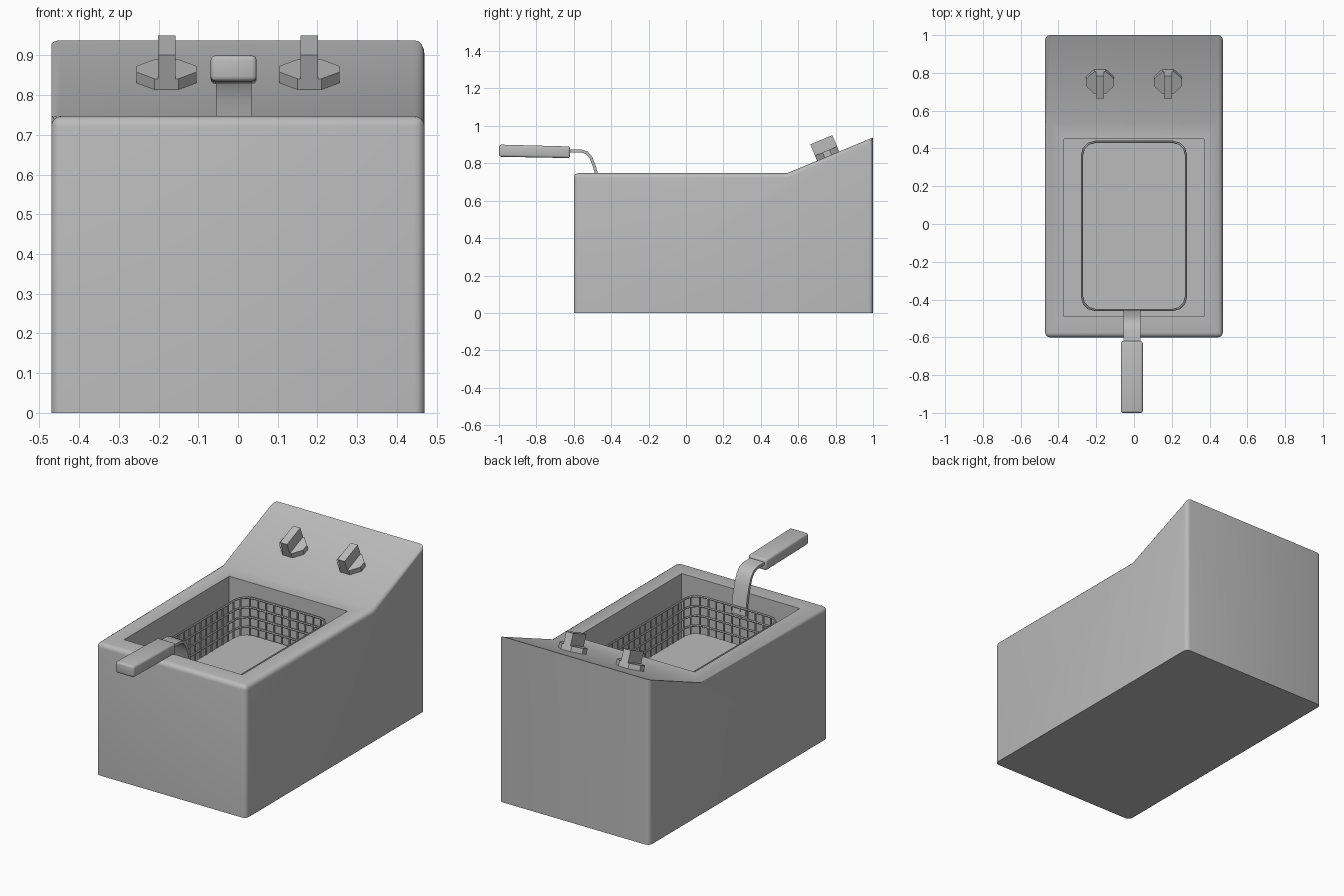
import bpy, bmesh, math
from mathutils import Matrix, Vector

if "Cube" in bpy.data.objects:
    bpy.data.objects.remove(bpy.data.objects["Cube"], do_unlink=True)

steel = bpy.data.materials.new("grey_steel")
steel.use_nodes = True
GREY = (0.5, 0.5, 0.5, 1)
steel.diffuse_color = GREY
steel.node_tree.nodes["Principled BSDF"].inputs["Base Color"].default_value = GREY


def make_object(name, bm):
    bmesh.ops.recalc_face_normals(bm, faces=bm.faces)
    mesh = bpy.data.meshes.new(name)
    bm.to_mesh(mesh)
    bm.free()
    mesh.materials.append(steel)
    obj = bpy.data.objects.new(name, mesh)
    bpy.context.collection.objects.link(obj)
    return obj


def prism(bm, points, offset):
    """Extrude a flat outline into a solid."""
    face = bm.faces.new([bm.verts.new(p) for p in points])
    ext = bmesh.ops.extrude_face_region(bm, geom=[face], use_keep_orig=True)
    verts = [g for g in ext["geom"] if isinstance(g, bmesh.types.BMVert)]
    bmesh.ops.translate(bm, verts=verts, vec=offset)
    bmesh.ops.recalc_face_normals(bm, faces=bm.faces)


def box(bm, low, high):
    x0, y0, z0 = low
    x1, y1, z1 = high
    prism(bm, [(x0, y0, z0), (x1, y0, z0), (x1, y1, z0), (x0, y1, z0)], (0, 0, z1 - z0))


def smooth(obj):
    bpy.ops.object.select_all(action="DESELECT")
    obj.select_set(True)
    bpy.context.view_layer.objects.active = obj
    bpy.ops.object.shade_smooth_by_angle(angle=math.radians(32))


# Housing: side profile with a raised sloping control panel
HALF, RIM = 0.47, 0.747
profile = [(-0.6, 0), (-0.6, RIM), (0.54, RIM), (1.0, 0.938), (1.0, 0)]
bm = bmesh.new()
prism(bm, [(-HALF, y, z) for y, z in profile], (2 * HALF, 0, 0))


def rounded(edge):
    a, b = (v.co for v in edge.verts)
    mid = (a + b) / 2
    if max(a.z, b.z) < 0.01:
        return False
    crease = abs(mid.y - 0.54) < 0.01
    left_slope = mid.x < -0.4 and 0.7 < mid.y < 0.9
    back_top = mid.y > 0.99 and mid.z > 0.9
    return not (crease or left_slope or back_top)


bmesh.ops.bevel(bm, geom=[e for e in bm.edges if rounded(e)], offset=0.025,
                segments=4, profile=0.5, affect="EDGES", clamp_overlap=True)
housing = make_object("housing", bm)

# Oil tank cut into the housing
bm = bmesh.new()
box(bm, (-0.37, -0.49, 0.2), (0.37, 0.45, 1.2))
cutter = make_object("tank_cutter", bm)
cutter.hide_render = True
cut = housing.modifiers.new("tank", "BOOLEAN")
cut.object = cutter
cut.operation = "DIFFERENCE"
cut.solver = "EXACT"
bpy.context.view_layer.objects.active = housing
bpy.ops.object.modifier_apply(modifier=cut.name)
bpy.data.objects.remove(cutter, do_unlink=True)
smooth(housing)

# Control knobs: faceted base plate with a raised grip, square to the slope
tilt = math.atan2(0.938 - RIM, 0.46)
base = [(0.075, 0.02), (0.03, 0.064)]
base += [(-x, y) for x, y in reversed(base)]
base += [(-x, -y) for x, y in base]
for side, name in ((-1, "right_knob"), (1, "left_knob")):
    bm = bmesh.new()
    prism(bm, [(x, y, -0.01) for x, y in base], (0, 0, 0.04))
    box(bm, (-0.022, -0.064, -0.01), (0.022, 0.064, 0.095))
    knob = make_object(name, bm)
    knob.matrix_world = (Matrix.Translation((side * 0.18, 0.76, 0.838))
                         @ Matrix.Rotation(tilt, 4, "X"))

# Basket outline: rounded rectangle
BX, Y0, Y1, R = 0.275, -0.455, 0.435, 0.07
outline = []
for i, (cx, cy) in enumerate([(BX - R, Y1 - R), (R - BX, Y1 - R),
                              (R - BX, Y0 + R), (BX - R, Y0 + R)]):
    for k in range(4):
        a = math.radians(90 * i + 30 * k)
        outline.append(Vector((cx + R * math.cos(a), cy + R * math.sin(a), 0)))
TOP, FLOOR = 0.67, 0.455


def wires(name, paths, radius, cyclic):
    """Bent round wire along each path, turned into a mesh."""
    curve = bpy.data.curves.new(name, "CURVE")
    curve.dimensions = "3D"
    curve.bevel_depth = radius
    curve.bevel_resolution = 1
    curve.use_fill_caps = True
    for path in paths:
        spline = curve.splines.new("POLY")
        spline.points.add(len(path) - 1)
        spline.use_cyclic_u = cyclic
        for point, co in zip(spline.points, path):
            point.co = (*co, 1)
    curve.materials.append(steel)
    obj = bpy.data.objects.new(name, curve)
    bpy.context.collection.objects.link(obj)
    bpy.ops.object.select_all(action="DESELECT")
    obj.select_set(True)
    bpy.context.view_layer.objects.active = obj
    bpy.ops.object.convert(target="MESH")
    smooth(bpy.context.view_layer.objects.active)


# Basket hoops
wires("basket_hoops", [[p + Vector((0, 0, TOP - 0.055 * i)) for p in outline]
                       for i in range(4)], 0.006, True)

# Basket upright wires, evenly spaced round the outline
loop = outline + outline[:1]
lengths = [(b - a).length for a, b in zip(loop, loop[1:])]
COUNT = 56
step = sum(lengths) / COUNT
uprights, travelled = [], 0
for a, b, length in zip(loop, loop[1:], lengths):
    while len(uprights) < COUNT and len(uprights) * step <= travelled + length:
        p = a.lerp(b, (len(uprights) * step - travelled) / length)
        uprights.append([(p.x, p.y, FLOOR), (p.x, p.y, TOP)])
    travelled += length
wires("basket_uprights", uprights, 0.005, False)

# Basket floor plate
bm = bmesh.new()
prism(bm, [(p.x, p.y, FLOOR - 0.005) for p in outline], (0, 0, 0.01))
make_object("basket_floor", bm)

# Handle strap: bent flat bar from the basket up over the rim
path = [(-0.458, 0.63), (-0.475, 0.73), (-0.492, 0.79), (-0.508, 0.83),
        (-0.53, 0.856), (-0.56, 0.866), (-0.64, 0.867)]
path = [Vector(p) for p in path]
left, right = [], []
for i, p in enumerate(path):
    along = (path[min(i + 1, len(path) - 1)] - path[max(i - 1, 0)]).normalized()
    across = Vector((-along.y, along.x)) * 0.008
    left.append(p + across)
    right.append(p - across)
bm = bmesh.new()
prism(bm, [(-0.056, *p) for p in left + right[::-1]], (0.09, 0, 0))
smooth(make_object("handle_strap", bm))

# Handle grip
bm = bmesh.new()
prism(bm, [(-0.069, y, z) for y, z in
           [(-1.0, 0.835), (-0.62, 0.828), (-0.62, 0.89), (-1.0, 0.9)]], (0.116, 0, 0))
bmesh.ops.bevel(bm, geom=bm.edges[:], offset=0.012, segments=3, profile=0.5,
                affect="EDGES")
smooth(make_object("handle_grip", bm))
